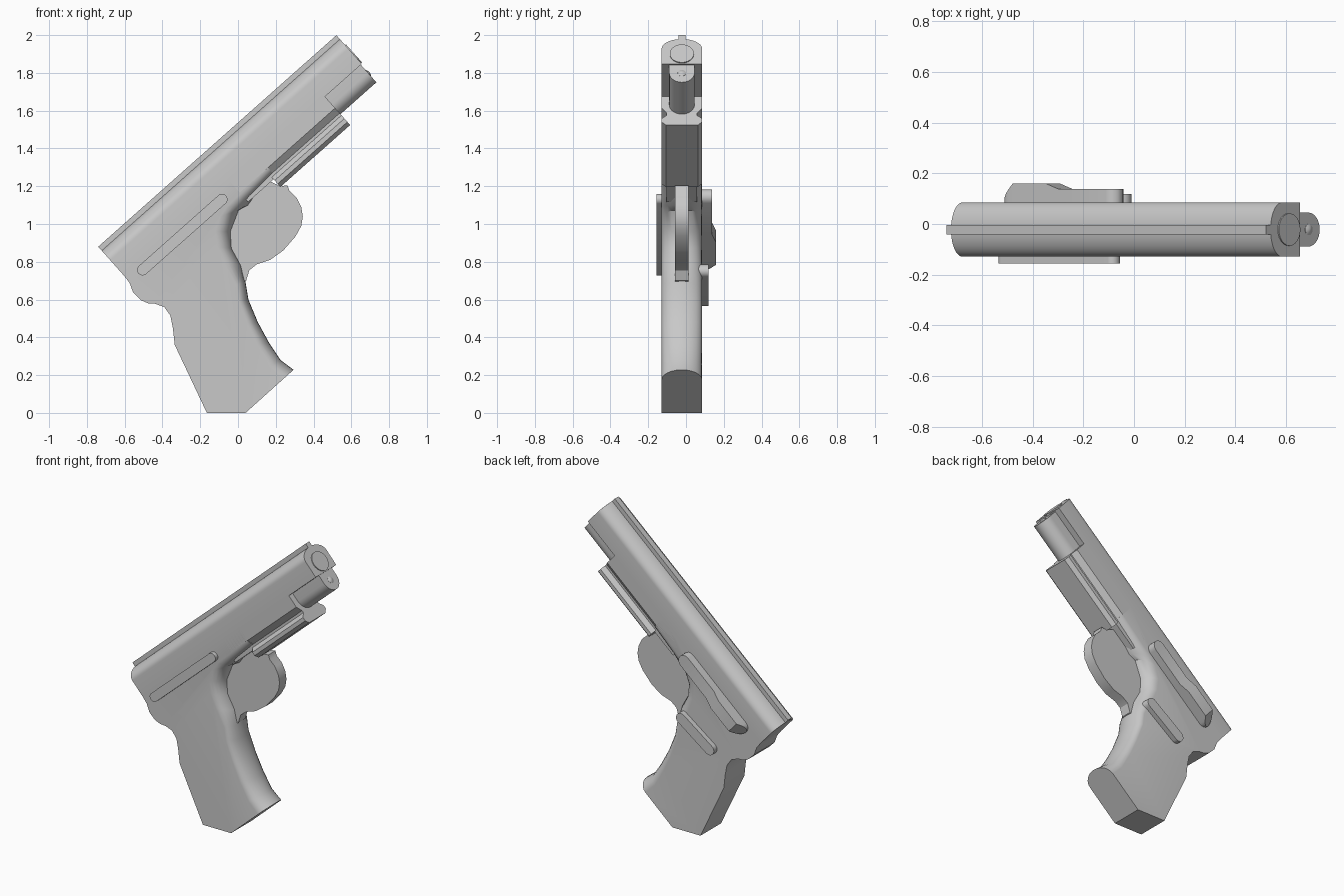
import bpy, bmesh, math
from mathutils import Vector

if "Cube" in bpy.data.objects:
    bpy.data.objects.remove(bpy.data.objects["Cube"])

steel = bpy.data.materials.new("plain_grey")
steel.use_nodes = True
GREY = (0.58, 0.58, 0.58, 1)
steel.diffuse_color = GREY
steel.node_tree.nodes["Principled BSDF"].inputs["Base Color"].default_value = GREY

ANGLE = math.radians(41.6)   # tilt of the barrel axis
MID = -0.022                 # centre plane of the body
HALF = 0.107                 # half thickness of the body


def along(u, y, v):
    """Point from distance along the barrel, sideways y and height over the rib."""
    c, s = math.cos(ANGLE), math.sin(ANGLE)
    return Vector((-0.74 + u * c - v * s, y, 0.88 + u * s + v * c))


def loft(name, rings, smooth=30):
    """Skin a list of rings with equal point counts and close both ends."""
    bm = bmesh.new()
    vs = [[bm.verts.new(p) for p in ring] for ring in rings]
    n = len(vs[0])
    for a, b in zip(vs, vs[1:]):
        for i in range(n):
            j = (i + 1) % n
            bm.faces.new((a[i], a[j], b[j], b[i]))
    bm.faces.new(vs[0][::-1])
    bm.faces.new(vs[-1])
    bmesh.ops.recalc_face_normals(bm, faces=bm.faces)
    mesh = bpy.data.meshes.new(name)
    bm.to_mesh(mesh)
    bm.free()
    mesh.materials.append(steel)
    ob = bpy.data.objects.new(name, mesh)
    bpy.context.collection.objects.link(ob)
    bpy.ops.object.select_all(action='DESELECT')
    ob.select_set(True)
    bpy.context.view_layer.objects.active = ob
    bpy.ops.object.shade_smooth_by_angle(angle=math.radians(smooth))
    return ob


def bar(name, section, u0, u1):
    """Extrude a (sideways, height) section along the barrel."""
    return loft(name, [[along(u, MID + y, v) for y, v in section] for u in (u0, u1)])


def plate(name, outline, y0, y1):
    """Extrude an (x, z) outline across the body."""
    return loft(name, [[(x, y, z) for x, z in outline] for y in (y0, y1)])


def mirrored(half):
    return half + [(-y, v) for y, v in reversed(half)]


def arc(cx, cy, r, start, end, n=16):
    return [(cx + r * math.cos(math.radians(start + (end - start) * i / n)),
             cy + r * math.sin(math.radians(start + (end - start) * i / n)))
            for i in range(n + 1)]


def stadium(a, b, r):
    turn = math.degrees(math.atan2(b[1] - a[1], b[0] - a[0]))
    return arc(*b, r, turn - 90, turn + 90) + arc(*a, r, turn + 90, turn + 270)


# Slide with a domed top, and the sighting rib on it
dome = [(HALF * math.cos(t), -0.095 + 0.068 * math.sin(t))
        for t in (math.pi * i / 20 for i in range(21))]
bar("slide", dome + [(-HALF, -0.203), (HALF, -0.203)], 0, 1.686)
bar("sight_rib", mirrored([(0.019, -0.06), (0.019, 0)]), 0, 1.686)

# Muzzle disc, rounded lug below the muzzle and its small end stud
bar("muzzle_disc", arc(0, -0.134, 0.064, 0, 345, 23), 1.6, 1.692)
bar("barrel_lug", arc(0, -0.26, 0.067, 180, 360) + [(0.067, -0.18), (-0.067, -0.18)], 1.3, 1.679)
loft("lug_stud", [[along(u, MID + y, v) for y, v in arc(0, -0.262, r, 0, 337.5, 15)]
                  for u, r in ((1.67, 0.024), (1.68, 0.022), (1.685, 0.012), (1.687, 0.003))])

# Front of the frame, with chamfered flanks and the accessory rail
bar("frame_front", mirrored([(HALF, -0.195), (HALF, -0.284), (0.08, -0.32), (0.08, -0.35)]),
    0.75, 1.425)
bar("accessory_rail", mirrored([(0.08, -0.32), (0.08, -0.335), (HALF, -0.358),
                                (HALF, -0.382), (0.085, -0.404)]), 0.931, 1.425)

# Frame and grip: the front edge bulges from the side line to the centre line
back = [(0.04, 0), (-0.165, 0), (-0.335, 0.36), (-0.345, 0.45), (-0.358, 0.515),
        (-0.39, 0.56), (-0.44, 0.578), (-0.475, 0.58), (-0.515, 0.597), (-0.555, 0.637),
        (-0.574, 0.688), (-0.607, 0.731), (0.096, 1.369)]
front = [((0.158, 1.299), (0.195, 1.257)), ((-0.02, 1.127), (0.10, 1.16)),
         ((-0.06, 1.09), (0.06, 1.10)), ((-0.095, 1.04), (0.01, 1.075)),
         ((-0.12, 0.96), (-0.035, 0.96)), ((-0.11, 0.88), (-0.03, 0.87)),
         ((-0.075, 0.80), (0.02, 0.78)), ((-0.01, 0.68), (0.04, 0.69)),
         ((0.00, 0.60), (0.055, 0.60)), ((0.05, 0.47), (0.105, 0.48)),
         ((0.10, 0.36), (0.165, 0.37)), ((0.165, 0.245), (0.225, 0.28)),
         ((0.235, 0.175), (0.294, 0.228))]
rings = []
for i in range(13):
    t = math.pi * (i / 12 - 0.5)
    y, k = MID + HALF * math.sin(t), math.cos(t)
    rings.append([(x, y, z) for x, z in back] +
                 [(a[0] + (b[0] - a[0]) * k, y, a[1] + (b[1] - a[1]) * k) for a, b in front])
loft("frame_and_grip", rings)

# Solid trigger guard
guard = [(0.16, 1.23), (0.225, 1.20), (0.262, 1.205), (0.272, 1.175), (0.31, 1.14),
         (0.335, 1.09), (0.343, 1.04), (0.335, 0.99), (0.305, 0.935), (0.24, 0.86),
         (0.17, 0.81), (0.10, 0.787), (0.06, 0.755), (0.043, 0.70), (-0.03, 0.66),
         (-0.1, 0.85), (-0.08, 1.0), (0.0, 1.12)]
plate("trigger_guard", guard, MID - 0.036, MID + 0.036)

# Raised strip on the front side, small catch on the back side
ends = [along(u, 0, -0.248) for u in (0.094, 0.656)]
plate("side_strip", stadium(*[(p.x, p.z) for p in ends], 0.029), -0.155, -0.1)
plate("grip_catch", stadium((-0.25, 0.6), (-0.045, 0.75), 0.035), 0.05, 0.118)

# Back lever: round ended bar whose rear rises into a thumb pad
R, V = 0.042, -0.24
U0, U1 = 0.15, 0.665
stops = [(U0 - R * math.cos(t), R * math.sin(t)) for t in (0.15, 0.4, 0.8, 1.2, 1.57)]
stops += [(u, R) for u in (0.174, 0.348, 0.415)]
stops += [(U1 + R * math.sin(t), R * math.cos(t)) for t in (0, 0.4, 0.8, 1.2, 1.42)]


def pad_height(u):
    if u < 0.174:
        return 0.09 + 0.07 * (u - 0.107) / 0.067
    return 0.16 - 0.022 * min(max((u - 0.348) / 0.067, 0), 1)


loft("back_lever", [[along(u, y, V + w) for y, w in
                     ((0.05, -w), (0.05, w), (pad_height(u), w), (pad_height(u), -w))]
                    for u, w in stops])
